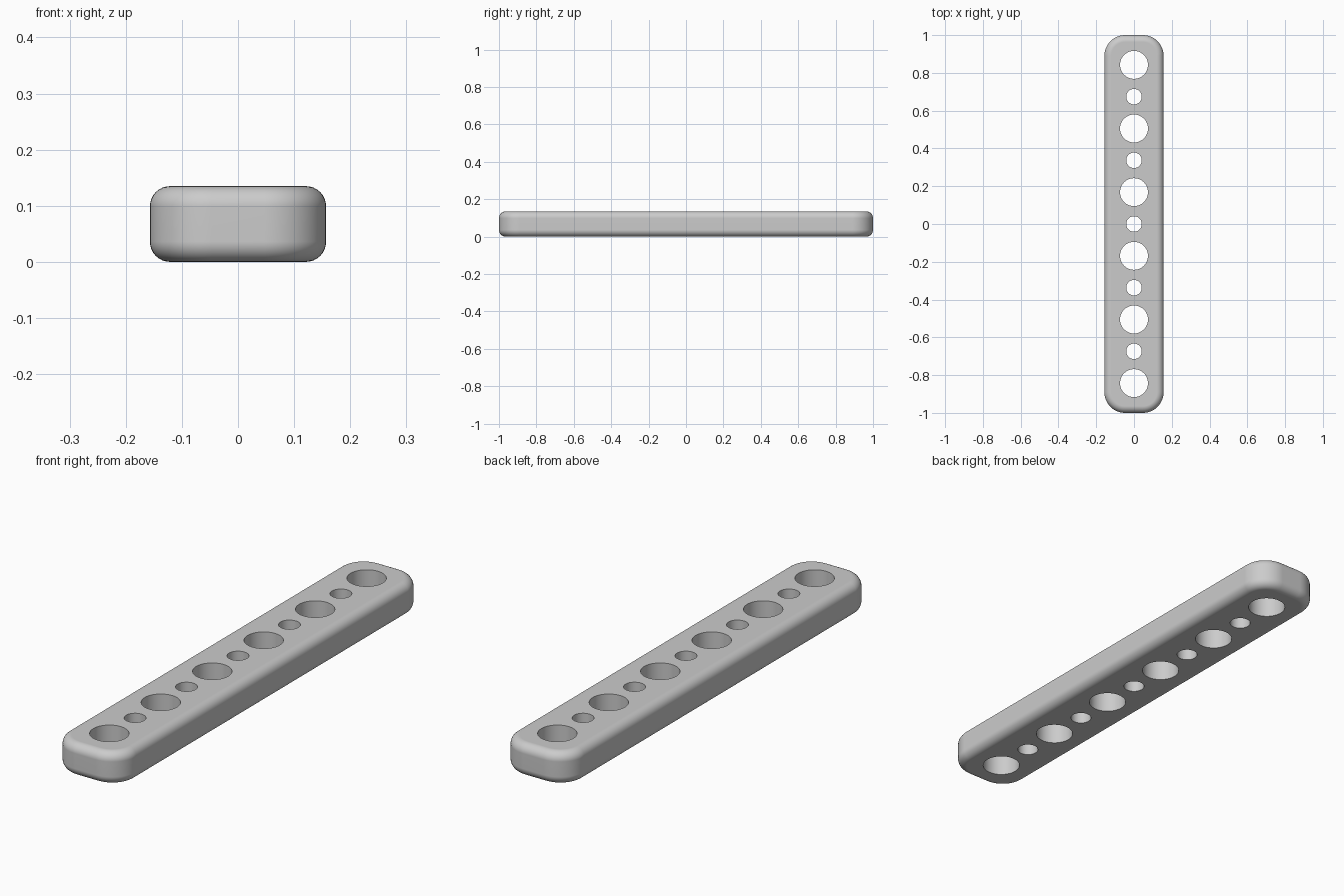
import bpy
import bmesh
from math import cos, sin, pi

WIDTH, LENGTH, HEIGHT = 0.314, 2.0, 0.135
CORNER, FILLET = 0.11, 0.036
PITCH = 0.1685            # spacing between neighbouring holes
LARGE, SMALL = 0.074, 0.041

cube = bpy.data.objects.get("Cube")
if cube:
    bpy.data.objects.remove(cube, do_unlink=True)

grey = bpy.data.materials.new("mid_grey")
grey.use_nodes = True
colour = (0.6, 0.6, 0.6, 1)
grey.diffuse_color = colour
grey.node_tree.nodes["Principled BSDF"].inputs["Base Color"].default_value = colour


def make_object(name, bm):
    bmesh.ops.recalc_face_normals(bm, faces=bm.faces)
    mesh = bpy.data.meshes.new(name)
    bm.to_mesh(mesh)
    bm.free()
    mesh.materials.append(grey)
    obj = bpy.data.objects.new(name, mesh)
    bpy.context.collection.objects.link(obj)
    return obj


def rounded_outline(steps=12):
    corners = [(1, 1), (-1, 1), (-1, -1), (1, -1)]
    for i, (sx, sy) in enumerate(corners):
        for k in range(steps + 1):
            a = (i + k / steps) * pi / 2
            yield (sx * (WIDTH / 2 - CORNER) + CORNER * cos(a),
                   sy * (LENGTH / 2 - CORNER) + CORNER * sin(a))


# Bar: rounded outline, extruded, with filleted top and bottom rims
bm = bmesh.new()
base = bm.faces.new([bm.verts.new((x, y, 0)) for x, y in rounded_outline()])
up = bmesh.ops.extrude_face_region(bm, geom=[base], use_keep_orig=True)
top = [v for v in up["geom"] if isinstance(v, bmesh.types.BMVert)]
bmesh.ops.translate(bm, verts=top, vec=(0, 0, HEIGHT))
bmesh.ops.recalc_face_normals(bm, faces=bm.faces)
rims = [e for e in bm.edges if abs(e.verts[0].co.z - e.verts[1].co.z) < 1e-5]
bmesh.ops.bevel(bm, geom=rims, offset=FILLET, segments=8, profile=0.5,
                affect='EDGES', clamp_overlap=False)
bar = make_object("drilled_bar", bm)

# Hole cutters: large and small bores alternate along the bar
bm = bmesh.new()
for i in range(-5, 6):
    radius = LARGE if i % 2 else SMALL
    made = bmesh.ops.create_cone(bm, cap_ends=True, segments=48, radius1=radius,
                                 radius2=radius, depth=HEIGHT * 2)
    bmesh.ops.translate(bm, verts=made["verts"], vec=(0, i * PITCH, HEIGHT / 2))
cutter = make_object("hole_cutter", bm)
cutter.hide_render = True

bpy.ops.object.select_all(action='DESELECT')
bar.select_set(True)
bpy.context.view_layer.objects.active = bar
cut = bar.modifiers.new("holes", 'BOOLEAN')
cut.operation = 'DIFFERENCE'
cut.solver = 'EXACT'
cut.object = cutter
bpy.ops.object.modifier_apply(modifier=cut.name)
bpy.data.objects.remove(cutter, do_unlink=True)

# Smooth fillets and bores, crisp hole edges, flat faces kept flat
bpy.ops.object.shade_smooth_by_angle(angle=pi / 6)
normals = bar.modifiers.new("flat_faces", 'WEIGHTED_NORMAL')
normals.keep_sharp = True
